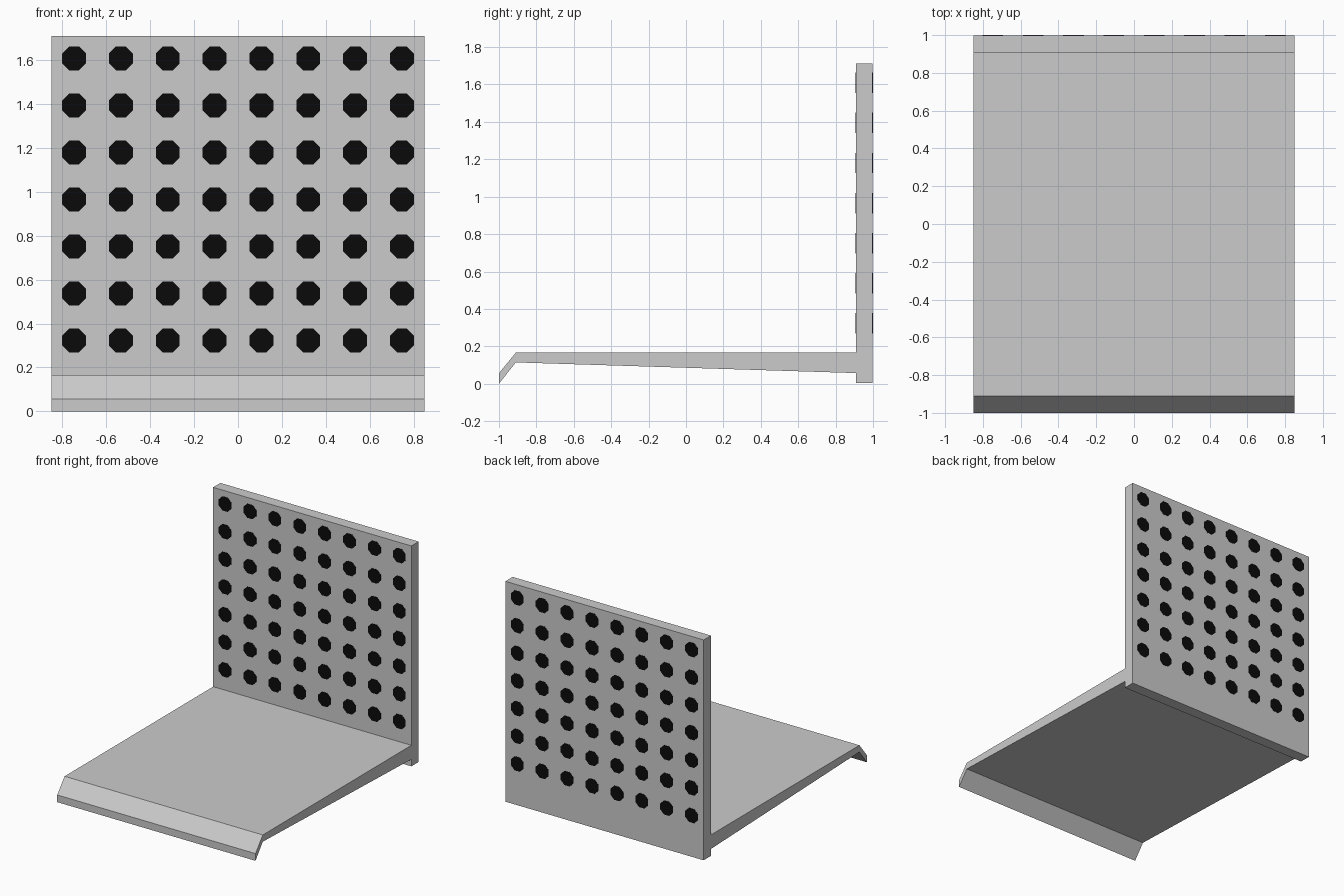
import bpy, bmesh
from math import pi
from mathutils import Matrix, Vector

if "Cube" in bpy.data.objects:
    bpy.data.objects.remove(bpy.data.objects["Cube"])

HALF_W = 0.85
FRONT, BACK = 0.909, 0.998   # faces of the upright panel


def make_object(name, bm):
    bmesh.ops.recalc_face_normals(bm, faces=bm.faces)
    me = bpy.data.meshes.new(name)
    bm.to_mesh(me)
    bm.free()
    ob = bpy.data.objects.new(name, me)
    bpy.context.collection.objects.link(ob)
    return ob


# Shelf and upright panel: one side profile (y, z) extruded across x
profile = [(-1, 0), (-0.91, 0.114), (FRONT, 0.057), (FRONT, 0.003),
           (BACK, 0.003), (BACK, 1.711), (FRONT, 1.711), (FRONT, 0.166),
           (-0.91, 0.166), (-1, 0.056)]
bm = bmesh.new()
face = bm.faces.new([bm.verts.new((-HALF_W, y, z)) for y, z in profile])
ext = bmesh.ops.extrude_face_region(bm, geom=[face])
bmesh.ops.translate(bm, vec=Vector((2 * HALF_W, 0, 0)),
                    verts=[v for v in ext["geom"] if isinstance(v, bmesh.types.BMVert)])
make_object("shelf_and_back_panel", bm)

# Black octagonal peg holes: 8 x 7 plugs showing on both faces of the panel
bm = bmesh.new()
for col in range(8):
    for row in range(7):
        pos = Vector(((col - 3.5) * 0.2135, (FRONT + BACK) / 2, 0.323 + row * 0.2143))
        bmesh.ops.create_cone(
            bm, cap_ends=True, segments=8, radius1=0.059, radius2=0.059,
            depth=BACK - FRONT + 0.004,
            matrix=Matrix.Translation(pos) @ Matrix.Rotation(pi / 2, 4, 'X')
            @ Matrix.Rotation(pi / 8, 4, 'Z'))
holes = make_object("peg_holes", bm)

# Align octagons so flats sit at top, bottom and sides
v = holes.data.vertices
zs = sorted({round(p.co.z, 4) for p in v if p.co.z < 0.4})
if abs(zs[-1] - zs[0]) > 0.115:
    for i, p in enumerate(v):
        cx = (round(p.co.x / 0.2135 + 3.5) - 3.5) * 0.2135
        cz = 0.323 + round((p.co.z - 0.323) / 0.2143) * 0.2143
        c = Vector((cx, p.co.y, cz))
        p.co = c + Matrix.Rotation(pi / 8, 3, 'Y') @ (p.co - c)

black = bpy.data.materials.new("black")
black.diffuse_color = (0.003, 0.003, 0.003, 1)
black.use_nodes = True
black.node_tree.nodes["Principled BSDF"].inputs["Base Color"].default_value = black.diffuse_color
holes.data.materials.append(black)
